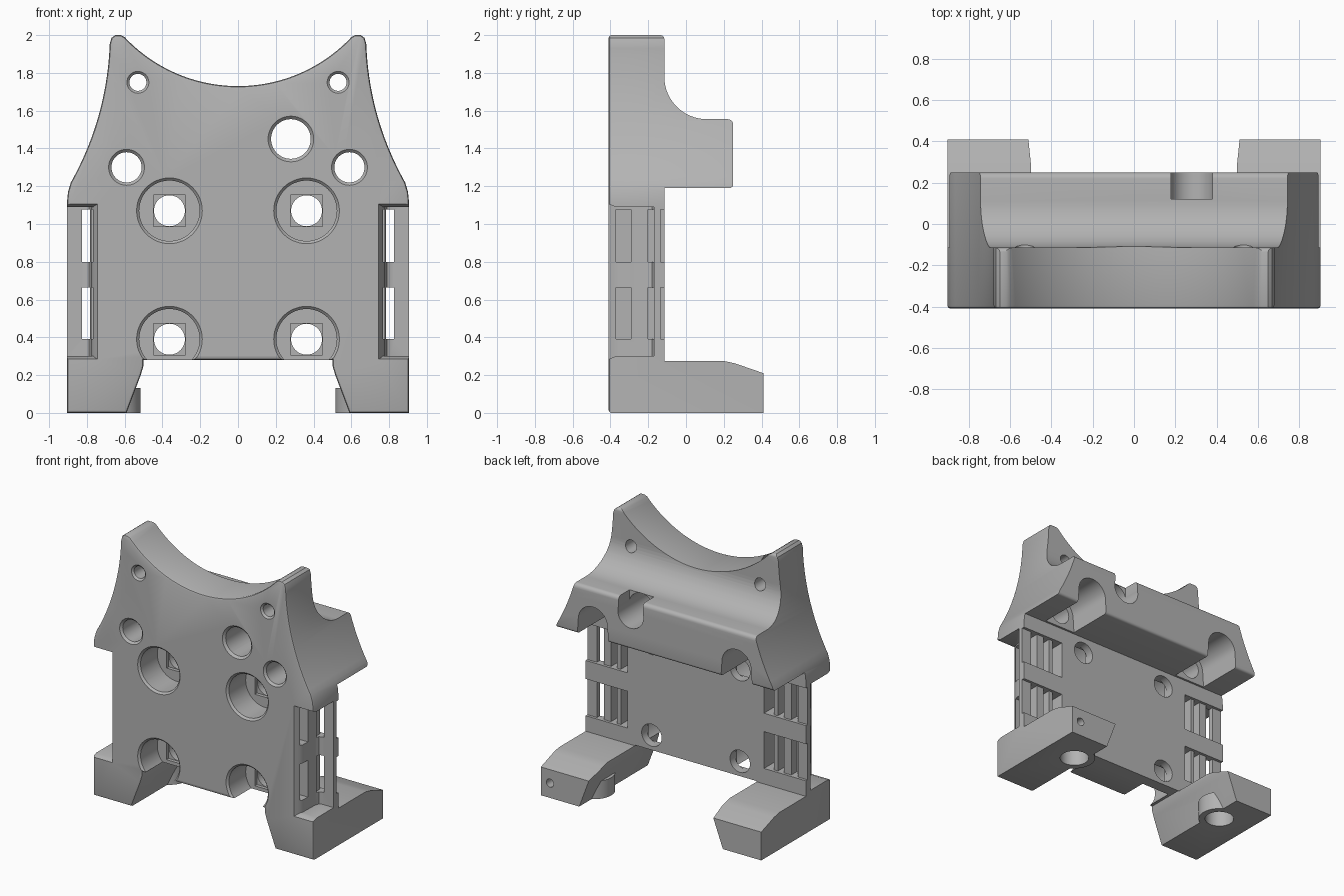
import bpy, bmesh, math
from mathutils import Matrix

if "Cube" in bpy.data.objects:
    bpy.data.objects.remove(bpy.data.objects["Cube"], do_unlink=True)

FRONT, BACK = -0.41, -0.115
SIDES = (1, -1)

grey = bpy.data.materials.new("mid grey plastic")
grey.use_nodes = True
grey.diffuse_color = (0.45, 0.45, 0.45, 1)
grey.node_tree.nodes["Principled BSDF"].inputs["Base Color"].default_value = (0.45, 0.45, 0.45, 1)


def to_object(bm, name):
    bmesh.ops.recalc_face_normals(bm, faces=bm.faces)
    mesh = bpy.data.meshes.new(name)
    bm.to_mesh(mesh)
    bm.free()
    mesh.materials.append(grey)
    obj = bpy.data.objects.new(name, mesh)
    bpy.context.scene.collection.objects.link(obj)
    return obj


def prism(name, points, axis, lo, hi, chamfer=0):
    """Extrude a flat profile along one axis, optionally chamfering its lower cap."""
    place = {"x": lambda a, b, t: (t, a, b),
             "y": lambda a, b, t: (a, t, b),
             "z": lambda a, b, t: (a, b, t)}[axis]
    bm = bmesh.new()
    low = [bm.verts.new(place(a, b, lo)) for a, b in points]
    high = [bm.verts.new(place(a, b, hi)) for a, b in points]
    cap = bm.faces.new(low)
    bm.faces.new(high[::-1])
    for i in range(len(points)):
        j = (i + 1) % len(points)
        bm.faces.new((low[j], low[i], high[i], high[j]))
    bmesh.ops.recalc_face_normals(bm, faces=bm.faces)
    if chamfer:
        bmesh.ops.bevel(bm, geom=list(cap.edges), offset=chamfer, segments=2,
                        profile=0.5, affect="EDGES")
    return to_object(bm, name)


def box(name, x, y, z):
    return prism(name, [(x[0], z[0]), (x[1], z[0]), (x[1], z[1]), (x[0], z[1])], "y", *y)


def cylinder(name, center, r1, r2, length, along_y=True):
    bm = bmesh.new()
    turn = Matrix.Rotation(-math.pi / 2, 4, "X") if along_y else Matrix()
    bmesh.ops.create_cone(bm, cap_ends=True, segments=48, radius1=r1, radius2=r2,
                          depth=length, matrix=Matrix.Translation(center) @ turn)
    return to_object(bm, name)


def combine(target, tool, operation="DIFFERENCE"):
    mod = target.modifiers.new("combine", "BOOLEAN")
    mod.operation, mod.solver, mod.object = operation, "EXACT", tool
    bpy.context.view_layer.objects.active = target
    bpy.ops.object.modifier_apply(modifier=mod.name)
    bpy.data.objects.remove(tool, do_unlink=True)


def arc(cx, cz, r, start, end, n=8):
    angles = [math.radians(start + (end - start) * i / n) for i in range(n + 1)]
    return [(cx + r * math.cos(a), cz + r * math.sin(a)) for a in angles]


def bore(x, z, r, end, rim):
    """Round hole from the front with a chamfered rim."""
    start = FRONT - 0.05
    combine(body, cylinder("bore", (x, (start + end) / 2, z), r, r, end - start))
    combine(body, cylinder("rim", (x, FRONT, z), r + 2 * rim, r, 2 * rim))


# Front outline: scooped top, pointed horns, flared sides, two legs
R = 0.824
half = []
for i in range(25):
    x = 0.6 * i / 24
    half.append((x, 1.73 + R - math.sqrt(R * R - x * x)))
half += [(0.62, 2.0), (0.65, 2.0), (0.67, 1.985), (0.68, 1.95)]
for i in range(21):
    t = i / 20
    half.append(((1 - t) ** 2 * 0.68 + 2 * t * (1 - t) * 0.70 + t * t * 0.885,
                 (1 - t) ** 2 * 1.93 + 2 * t * (1 - t) * 1.55 + t * t * 1.22))
half += [(0.90, 1.17), (0.905, 1.12), (0.905, 0), (0.59, 0), (0.515, 0.2),
         (0.5, 0.25), (0.5, 0.28)]
outline = half + [(-x, z) for x, z in reversed(half[1:])]
body = prism("bracket_body", outline, "y", FRONT, 0.43, chamfer=0.015)

# Side profile: plate, curved shelf and sloped feet
side = [(-0.5, -0.1), (0.41, -0.1), (0.41, 0.21), (0.26, 0.262), (0.2, 0.275),
        (BACK, 0.275), (BACK, 1.19)]
side += arc(0.23, 1.21, 0.02, -90, 0, 4) + arc(0.22, 1.525, 0.03, 0, 90, 5)
side += arc(0.11, 1.78, 0.225, -90, -180, 16)
side += arc(BACK - 0.02, 1.98, 0.02, 0, 90, 4) + [(-0.5, 2.0)]
combine(body, prism("profile", side, "x", -1.2, 1.2), "INTERSECT")

# Round bosses under the feet
for s in SIDES:
    combine(body, cylinder("boss", (s * 0.66, 0.14, 0.066), 0.145, 0.145, 0.132, False), "UNION")
    combine(body, cylinder("socket", (s * 0.66, 0.14, 0.05), 0.1, 0.1, 0.24, False))
combine(body, cylinder("foot_pin_hole", (0.83, 0.4, 0.11), 0.03, 0.03, 0.3))

# Hollows in both flanks
for s in SIDES:
    plan = [(0.735, -0.45), (0.745, -0.41), (0.76, -0.385), (0.775, -0.35), (0.78, -0.21),
            (0.79, -0.18), (0.81, -0.17), (1.1, -0.17), (1.1, -0.45)]
    hollow = prism("hollow", [(s * x, y) for x, y in plan], "z", 0.2, 1.2)
    rounded = [(-0.5, 0.27), (FRONT, 0.285), (-0.37, 0.3)]
    rounded += arc(-0.26, 0.40, 0.1, -90, 0) + arc(-0.26, 0.99, 0.1, 0, 90)
    rounded += [(-0.37, 1.09), (FRONT, 1.105), (-0.5, 1.12)]
    combine(hollow, prism("rounded", [(y + (0.1 if y > -0.3 else 0) * 0.9, z) for y, z in rounded],
                          "x", -1.3, 1.3), "INTERSECT")
    combine(body, hollow)

# Strap slots: side channel, back openings and a shallow step behind
for s in SIDES:
    for z in ((0.39, 0.663), (0.8, 1.077)):
        for x, y in (((0.56, 0.82), (-0.37, -0.29)),
                     ((0.56, 0.63), (-0.30, 0.0)),
                     ((0.66, 0.71), (-0.30, 0.0)),
                     ((0.77, 0.826), (-0.20, 0.0)),
                     ((0.56, 0.95), (-0.135, 0.0))):
            combine(body, box("slot", sorted((s * x[0], s * x[1])), y, z))

# Arched slots under the shelf
for s in SIDES:
    arch = arc(s * 0.59, 1.3, 0.12, 0, 180, 20) + [(s * 0.59 - 0.13, 1.15), (s * 0.59 + 0.13, 1.15)]
    combine(body, prism("arch", arch, "y", -0.1, 0.4))

# Open-topped notch at the back of the large hole
notch = arc(0.28, 1.45, 0.1, 180, 360, 20) + [(0.38, 1.7), (0.18, 1.7)]
combine(body, prism("notch", notch, "y", 0.12, 0.4))

# Round holes and recessed screw seats
bore(0.28, 1.45, 0.105, 0.35, 0.016)
for s in SIDES:
    bore(s * 0.53, 1.75, 0.045, 0.3, 0.013)
    bore(s * 0.59, 1.30, 0.08, 0.3, 0.015)
    for z in (1.07, 0.39):
        bore(s * 0.363, z, 0.16, -0.2, 0.014)
        cx = s * 0.363
        combine(body, box("seat", (cx - 0.084, cx + 0.084), (-0.22, -0.175), (z - 0.084, z + 0.084)))
        combine(body, cylinder("screw_hole", (cx, -0.1, z), 0.082, 0.082, 0.2))

# Smooth shading with crisp edges
bpy.ops.object.select_all(action="DESELECT")
body.select_set(True)
bpy.context.view_layer.objects.active = body
bpy.ops.object.shade_smooth_by_angle(angle=math.radians(30))
